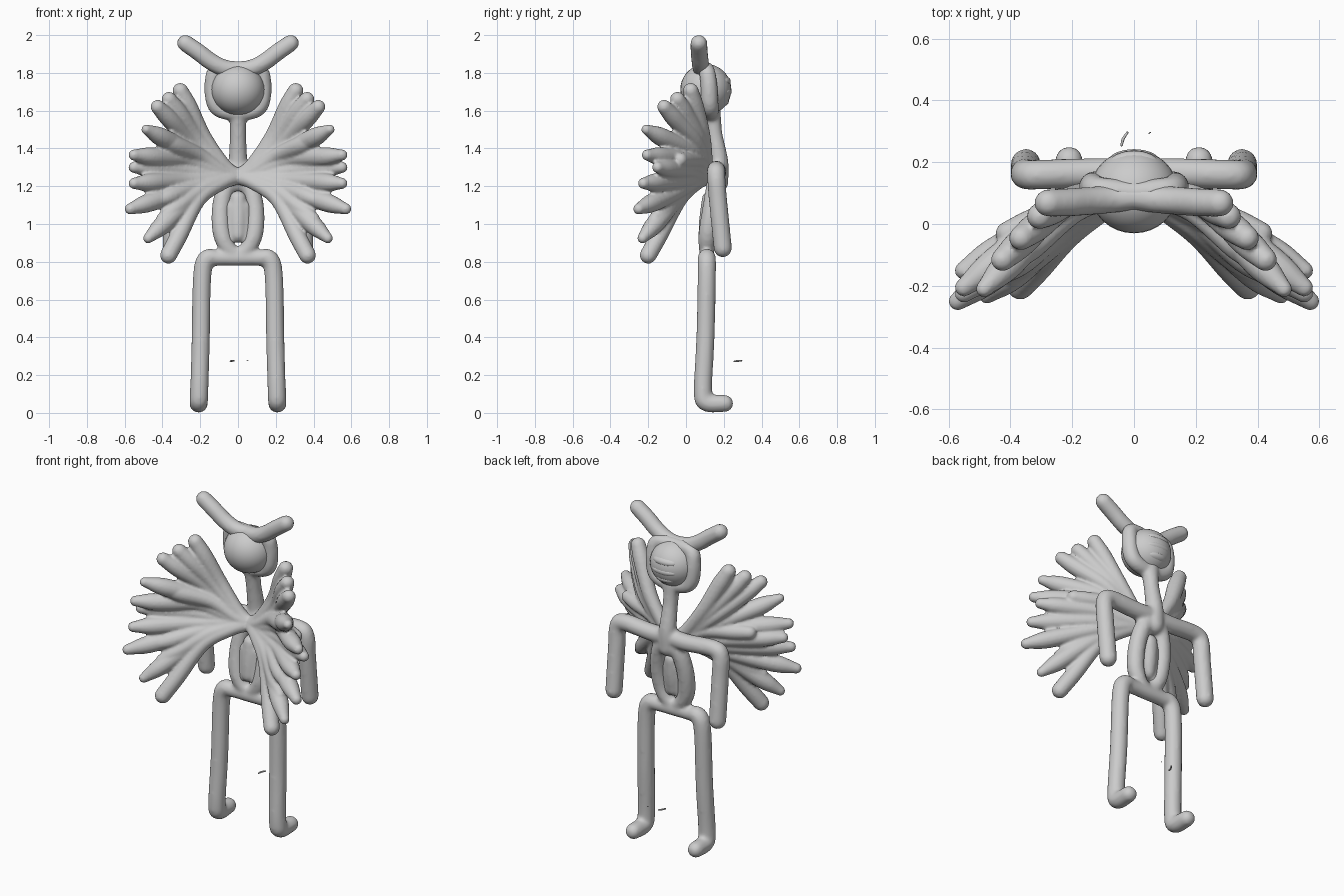
import bpy, bmesh, math
from mathutils import Vector, Matrix

cube = bpy.data.objects.get("Cube")
if cube:
    bpy.data.objects.remove(cube)

grey = bpy.data.materials.new("plain grey")
grey.use_nodes = True
COLOUR = (0.6, 0.6, 0.6, 1)
grey.diffuse_color = COLOUR
grey.node_tree.nodes["Principled BSDF"].inputs["Base Color"].default_value = COLOUR


def spline(pts, steps=6):
    """Smooth path through (x, y, z, radius) points."""
    p = [Vector(q) for q in pts]
    p = [2 * p[0] - p[1]] + p + [2 * p[-1] - p[-2]]
    out = []
    for a, b, c, d in zip(p, p[1:], p[2:], p[3:]):
        for i in range(steps):
            t = i / steps
            out.append(b + (c - a) * (t / 2) + (2 * a - 5 * b + 4 * c - d) * (t * t / 2)
                       + (3 * b - a - 3 * c + d) * (t ** 3 / 2))
    return out + [p[-2]]


def tube(bm, pts, sides=14):
    """Round-ended tube swept along a path."""
    path = spline(pts)
    pos = [q.xyz for q in path]
    tan = [(pos[min(i + 1, len(pos) - 1)] - pos[max(i - 1, 0)]).normalized() for i in range(len(pos))]
    rad = [q.w for q in path]
    caps = [math.radians(a) for a in (82, 60, 40, 20)]
    rings = [(pos[0] - tan[0] * rad[0] * math.sin(a), tan[0], rad[0] * math.cos(a)) for a in caps]
    rings += list(zip(pos, tan, rad))
    rings += [(pos[-1] + tan[-1] * rad[-1] * math.sin(a), tan[-1], rad[-1] * math.cos(a)) for a in reversed(caps)]
    u = tan[0].orthogonal().normalized()
    loops = []
    for c, t, r in rings:
        u = (u - t * u.dot(t)).normalized()
        v = t.cross(u)
        loops.append([bm.verts.new(c + (u * math.cos(k) + v * math.sin(k)) * r)
                      for k in (2 * math.pi * i / sides for i in range(sides))])
    for a, b in zip(loops, loops[1:]):
        for i in range(sides):
            j = (i + 1) % sides
            bm.faces.new((a[i], a[j], b[j], b[i]))
    bm.faces.new(loops[0][::-1])
    bm.faces.new(loops[-1])


def ball(bm, loc, size):
    m = Matrix.Translation(loc) @ Matrix.Diagonal((*size, 1))
    bmesh.ops.create_uvsphere(bm, u_segments=32, v_segments=18, radius=1, matrix=m)


def make(name, bm, mirror=False, voxel=0, smooth=0):
    me = bpy.data.meshes.new(name)
    bmesh.ops.recalc_face_normals(bm, faces=bm.faces)
    bm.to_mesh(me)
    bm.free()
    me.materials.append(grey)
    me.shade_smooth()
    ob = bpy.data.objects.new(name, me)
    bpy.context.collection.objects.link(ob)
    if mirror:
        mod = ob.modifiers.new("mirror", "MIRROR")
        mod.use_mirror_merge = False
    if voxel:
        mod = ob.modifiers.new("fuse", "REMESH")
        mod.mode = "VOXEL"
        mod.voxel_size = voxel
        mod.use_smooth_shade = True
    if smooth:
        mod = ob.modifiers.new("soften", "SMOOTH")
        mod.iterations = smooth
    return ob


# Body: one half of the tube skeleton, mirrored and fused
bm = bmesh.new()
R = 0.049
tube(bm, [(0, .11, .82, .042), (.1, .11, .82, .042), (.165, .11, .815, R), (.19, .11, .72, R),
          (.197, .103, .4, R), (.205, .09, .12, R), (.208, .11, .055, R), (.21, .205, .05, .046)])
tube(bm, [(0, .165, 1.28, .05), (.12, .165, 1.275, R), (.3, .16, 1.285, R), (.347, .16, 1.25, R),
          (.35, .17, 1.12, R), (.35, .195, .872, R)])
tube(bm, [(0, .165, 1.25, .05), (.06, .155, 1.2, .049), (.09, .135, 1.08, .049),
          (.085, .115, .95, .049), (.05, .11, .87, .043), (0, .11, .84, .035)])
tube(bm, [(0, .17, 1.22, .055), (0, .175, 1.33, .05), (0, .15, 1.48, .043), (0, .135, 1.6, .05)])
# Head surround
tube(bm, [(0, .13, 1.585, .045), (.09, .13, 1.605, .045), (.124, .125, 1.65, .047),
          (.132, .12, 1.75, .045), (.11, .11, 1.81, .043), (0, .1, 1.82, .04)])
make("body_frame", bm, True, 0.011, 5)

# Horns
bm = bmesh.new()
tube(bm, [(0, .085, 1.822, .04), (.07, .08, 1.825, .045), (.14, .075, 1.858, .046),
          (.21, .07, 1.91, .046), (.278, .068, 1.957, .045)])
make("horns", bm, True, 0.011, 3)

# Head ball
bm = bmesh.new()
ball(bm, (0, .105, 1.712), (.142, .135, .135))
make("head", bm)

# Blunt ridges on the rear of the head
bm = bmesh.new()
for z, w, y in ((1.755, .08, .195), (1.70, .085, .2), (1.65, .07, .185)):
    ball(bm, (0, y, z), (w, .042, .03))
make("head_ridges", bm)

# Lumps inside the torso ring
bm = bmesh.new()
tube(bm, [(0, .13, 1.13, .047), (0, .12, 1.03, .05), (0, .11, .945, .045)])
tube(bm, [(.035, .125, 1.09, .035), (.04, .11, .92, .03)])
make("torso_core", bm, True, 0.01, 2)

# Wing feathers: bend point, tip, widest radius, tip radius
FEATHERS = [
    ((.18, .09, 1.46), (.305, .025, 1.705), .048, .042),
    ((.21, .07, 1.45), (.365, -.045, 1.66), .048, .04),
    ((.24, .055, 1.43), (.425, -.115, 1.62), .048, .038),
    ((.25, .03, 1.38), (.485, -.21, 1.5), .05, .027),
    ((.27, .015, 1.34), (.55, -.205, 1.365), .05, .03),
    ((.28, .01, 1.28), (.55, -.15, 1.3), .048, .03),
    ((.28, -.015, 1.23), (.55, -.225, 1.215), .05, .03),
    ((.27, -.03, 1.18), (.57, -.25, 1.08), .05, .03),
    ((.24, -.04, 1.14), (.475, -.23, .925), .05, .028),
    ((.21, -.035, 1.13), (.368, -.2, .835), .046, .045),
    # Short inner layer
    ((.2, .04, 1.36), (.41, -.13, 1.45), .048, .034),
    ((.18, .07, 1.33), (.41, -.03, 1.34), .044, .038),
    ((.22, .0, 1.2), (.43, -.17, 1.12), .048, .03),
    ((.2, -.01, 1.18), (.4, -.165, 1.03), .047, .032),
]
bm = bmesh.new()
root = Vector((0, .12, 1.25))
for bend, tip, wide, end in FEATHERS:
    bend, tip = Vector(bend), Vector(tip)
    near = root.lerp(bend, .4) + Vector((0, 0, (1.25 - bend.z) * .12))
    far = bend.lerp(tip, .65)
    tube(bm, [(*root, .04), (*near, .037), (*bend, .041), (*far, wide), (*tip, end)])
make("wings", bm, True, 0.009, 1)

# Loose flecks behind the shins
bm = bmesh.new()
tube(bm, [(-.04, .255, .273, .004), (-.035, .275, .275, .005), (-.022, .295, .276, .004)], 6)
tube(bm, [(.048, .293, .276, .002), (.053, .296, .277, .002)], 6)
make("flecks", bm)
